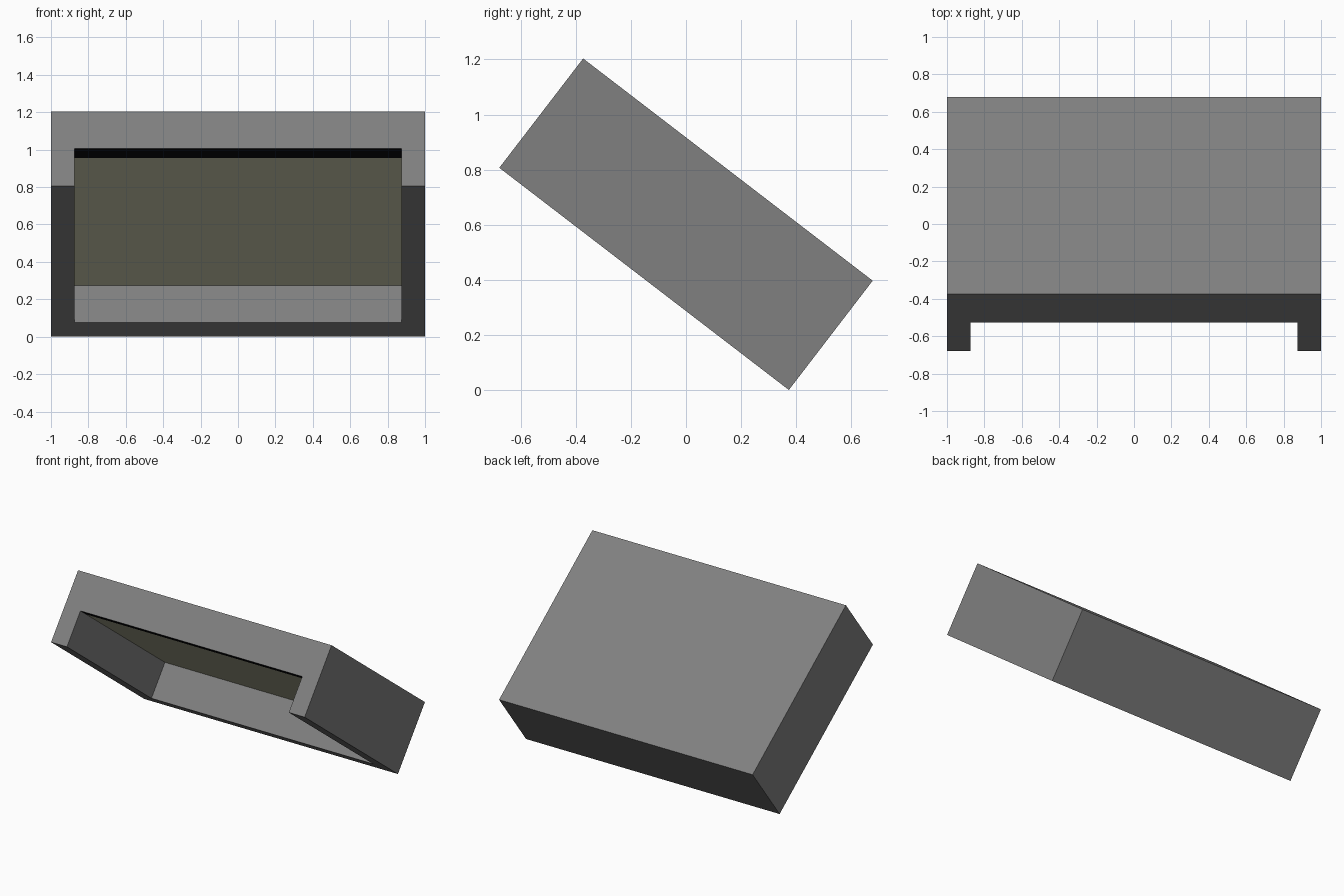
import bpy, bmesh, math
from mathutils import Matrix

if "Cube" in bpy.data.objects:
    bpy.data.objects.remove(bpy.data.objects["Cube"])

W, L, T = 2.0, 1.325, 0.5        # width, length along the slope, thickness
WALL, DEPTH, BAND = 0.125, 0.25, 0.08
TILT = math.radians(37.5)


def material(name, rgb):
    m = bpy.data.materials.new(name)
    m.diffuse_color = (*rgb, 1)
    m.use_nodes = True
    m.node_tree.nodes["Principled BSDF"].inputs["Base Color"].default_value = m.diffuse_color
    return m


mats = [material("grey_metal", (0.216, 0.216, 0.216)),
        material("khaki_panel", (0.578, 0.578, 0.402)),
        material("black_band", (0.003, 0.003, 0.004))]

# Cell grid: the housing is a block with a pocket open to the front and underside
xs = [-W / 2, -W / 2 + WALL, W / 2 - WALL, W / 2]
ys = [-L / 2, -L / 2 + BAND, L / 2 - WALL, L / 2]
zs = [-T / 2, -T / 2 + DEPTH, T / 2]


def solid(c):
    i, j, k = c
    inside = 0 <= i < 3 and 0 <= j < 3 and 0 <= k < 2
    pocket = i == 1 and j < 2 and k == 0
    return inside and not pocket


bm = bmesh.new()
for c in [(i, j, k) for i in range(3) for j in range(3) for k in range(2)]:
    if not solid(c):
        continue
    for axis in range(3):
        for side in (0, 1):
            near = list(c)
            near[axis] += 2 * side - 1
            if solid(near):
                continue
            # Boundary quad between a filled and an empty cell
            u, v = (axis + 1) % 3, (axis + 2) % 3
            loop = [(0, 0), (1, 0), (1, 1), (0, 1)]
            quad = []
            for a, b in loop if side else loop[::-1]:
                p = list(c)
                p[axis] += side
                p[u] += a
                p[v] += b
                quad.append(bm.verts.new((xs[p[0]], ys[p[1]], zs[p[2]])))
            face = bm.faces.new(quad)
            # Pocket ceiling: khaki panel with a black band at its front edge
            if axis == 2 and side == 0 and c[2] == 1:
                face.material_index = 2 if c[1] == 0 else 1

bmesh.ops.remove_doubles(bm, verts=bm.verts[:], dist=1e-5)
bmesh.ops.dissolve_limit(bm, angle_limit=0.01, verts=bm.verts[:], edges=bm.edges[:],
                         delimit={'MATERIAL'})

# Tilt the housing and stand it on the ground
bm.transform(Matrix.Rotation(-TILT, 4, 'X'))
low = min(v.co.z for v in bm.verts)
bm.transform(Matrix.Translation((0, 0, -low)))

mesh = bpy.data.meshes.new("tilted_housing")
bm.to_mesh(mesh)
bm.free()
for m in mats:
    mesh.materials.append(m)
bpy.context.collection.objects.link(bpy.data.objects.new("tilted_housing", mesh))
